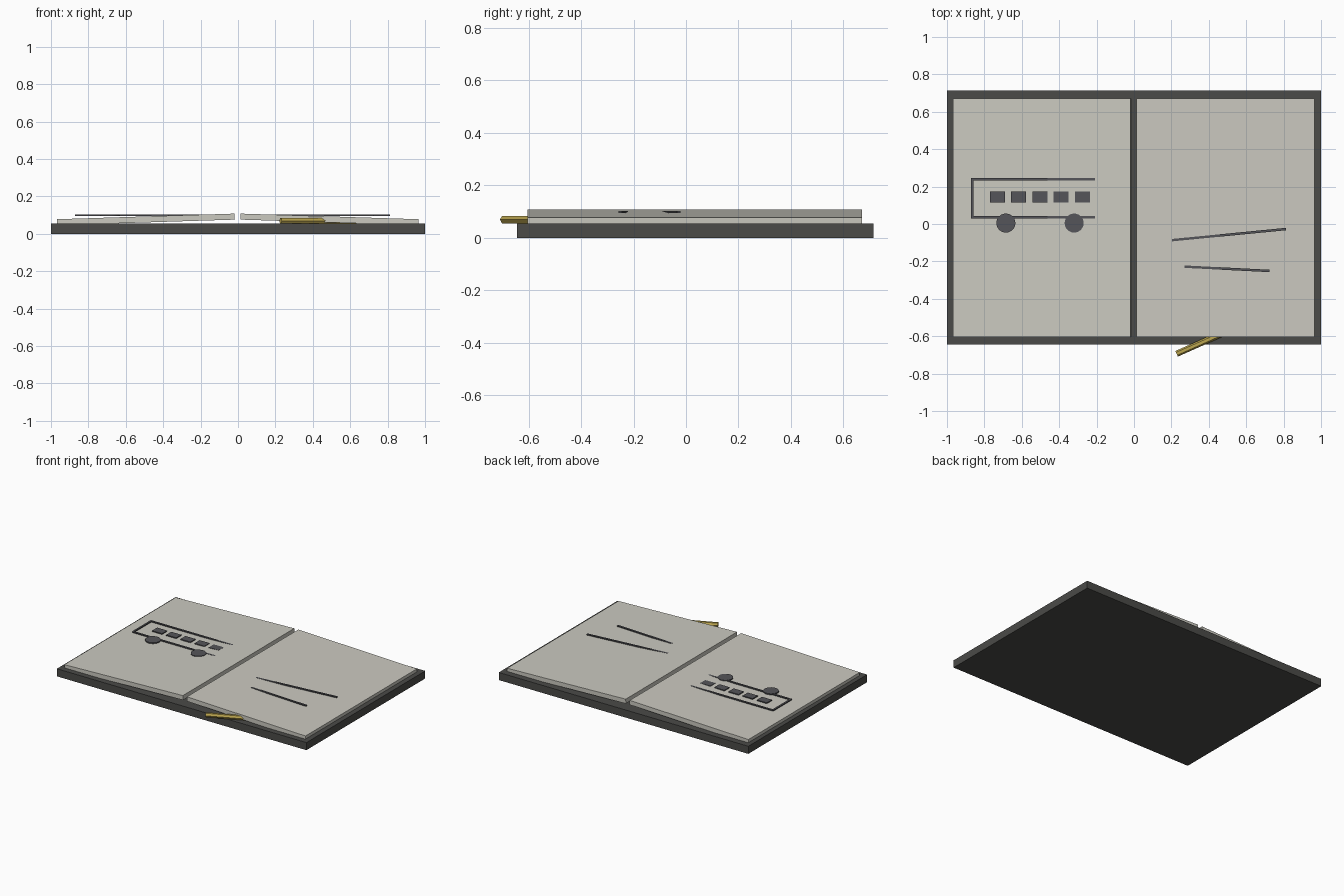
import bpy
from math import atan2, hypot, pi, radians
from mathutils import Euler

if "Cube" in bpy.data.objects:
    bpy.data.objects.remove(bpy.data.objects["Cube"])


def material(name, rgb):
    m = bpy.data.materials.new(name)
    m.diffuse_color = (*rgb, 1)
    m.use_nodes = True
    m.node_tree.nodes["Principled BSDF"].inputs["Base Color"].default_value = m.diffuse_color
    return m


COVER = material("dark_cover", (0.07, 0.07, 0.065))
PAPER = material("paper", (0.60, 0.59, 0.53))
INK = material("graphite", (0.09, 0.09, 0.10))
YELLOW = material("yellow_paint", (0.50, 0.38, 0.08))


def box(name, loc, size, mat, rot=(0, 0, 0)):
    bpy.ops.mesh.primitive_cube_add(size=1, location=loc, rotation=rot)
    o = bpy.context.object
    o.name = name
    o.scale = size
    bpy.ops.object.transform_apply(location=False, rotation=False, scale=True)
    o.data.materials.append(mat)
    return o


def cylinder(name, loc, radius, depth, sides, mat, rot=(0, 0, 0)):
    bpy.ops.mesh.primitive_cylinder_add(vertices=sides, radius=radius, depth=depth,
                                        location=loc, rotation=rot)
    o = bpy.context.object
    o.name = name
    o.data.materials.append(mat)
    return o


MARK_Z, MARK_H = 0.0985, 0.007


def stroke(name, a, b, width=0.013):
    # flat pencil stroke between two points on the page
    dx, dy = b[0] - a[0], b[1] - a[1]
    box(name, ((a[0] + b[0]) / 2, (a[1] + b[1]) / 2, MARK_Z),
        (hypot(dx, dy), width, MARK_H), INK, (0, 0, atan2(dy, dx)))


# Cover board
box("cover", (0, 0.035, 0.0275), (2, 1.36, 0.055), COVER)

# Two page blocks rising towards the spine
for side, name in ((-1, "left_pages"), (1, "right_pages")):
    box(name, (side * 0.491 - 0.002, 0.0325, 0.077), (0.951, 1.275, 0.032),
        PAPER, (0, side * 0.0315, 0))

# Bus sketch: outline, windows, wheels
L, R, B, T = -0.865, -0.145, 0.035, 0.24
stroke("bus_roof_line", (L - 0.006, T), (R + 0.006, T))
stroke("bus_floor_line", (L - 0.006, B), (R + 0.006, B))
stroke("bus_rear_line", (L, B), (L, T))
stroke("bus_front_line", (R, B), (R, T))
for i in range(5):
    box(f"bus_window_{i + 1}", (-0.73 + i * 0.1135, 0.145, MARK_Z),
        (0.08, 0.058, MARK_H), INK)
for i, x in enumerate((-0.685, -0.32)):
    cylinder(f"bus_wheel_{i + 1}", (x, 0.005, MARK_Z + 0.001), 0.051, 0.008, 24, INK)

# Loose strokes on the right page
stroke("upper_stroke", (0.187, -0.088), (0.813, -0.027))
stroke("lower_stroke", (0.27, -0.228), (0.725, -0.251))

# Hexagonal pencil tucked into the right pages
rot = Euler((0, pi / 2, radians(24)))
axis = rot.to_matrix().col[2]
start = (0.228, -0.694, 0.069)
length = 0.46
centre = [s + a * length / 2 for s, a in zip(start, axis)]
cylinder("pencil", centre, 0.0165, length, 6, YELLOW, rot)
